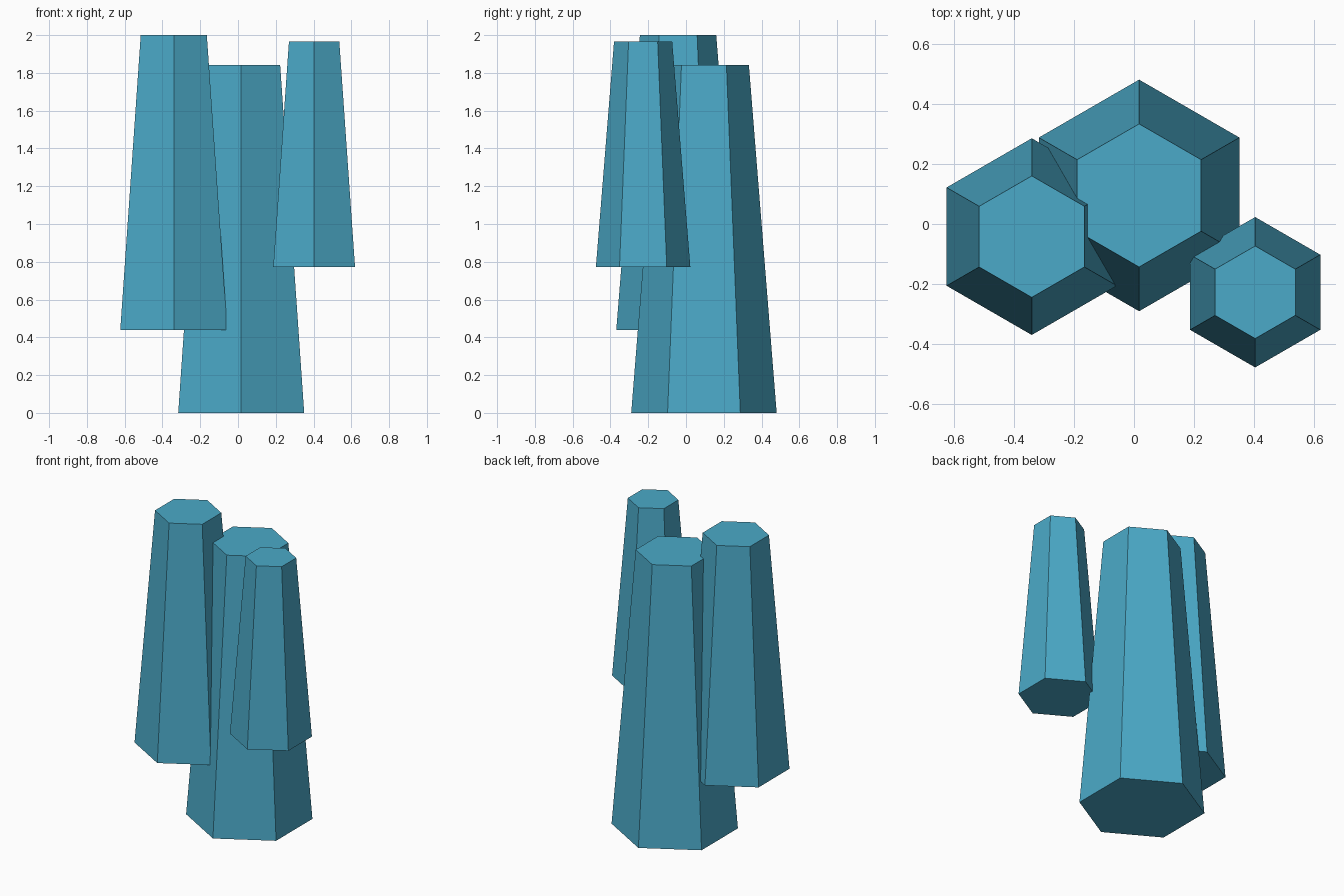
import bpy, bmesh
from math import sin, cos, pi

if "Cube" in bpy.data.objects:
    bpy.data.objects.remove(bpy.data.objects["Cube"])

crystal_mat = bpy.data.materials.new("teal_crystal")
crystal_mat.diffuse_color = (0.07, 0.40, 0.58, 1)
crystal_mat.use_nodes = True
crystal_mat.node_tree.nodes["Principled BSDF"].inputs["Base Color"].default_value = crystal_mat.diffuse_color


def hex_column(name, x, y, z0, z1, r0, r1):
    """Tapered six-sided column with corners pointing along +y and -y."""
    bm = bmesh.new()
    rings = [[bm.verts.new((x + r * sin(i * pi / 3), y + r * cos(i * pi / 3), z))
              for i in range(6)] for z, r in ((z0, r0), (z1, r1))]
    low, high = rings
    for i in range(6):
        j = (i + 1) % 6
        bm.faces.new((low[i], low[j], high[j], high[i]))
    bm.faces.new(low)
    bm.faces.new(high)
    bmesh.ops.recalc_face_normals(bm, faces=bm.faces)
    mesh = bpy.data.meshes.new(name)
    bm.to_mesh(mesh)
    bm.free()
    mesh.materials.append(crystal_mat)
    obj = bpy.data.objects.new(name, mesh)
    bpy.context.collection.objects.link(obj)
    return obj


# Large grounded column, with two smaller ones hanging off its sides
hex_column("main_column", 0.017, 0.095, 0.0, 1.842, 0.385, 0.238)
hex_column("left_column", -0.34, -0.042, 0.44, 2.0, 0.327, 0.202)
hex_column("right_column", 0.403, -0.227, 0.772, 1.965, 0.25, 0.154)
